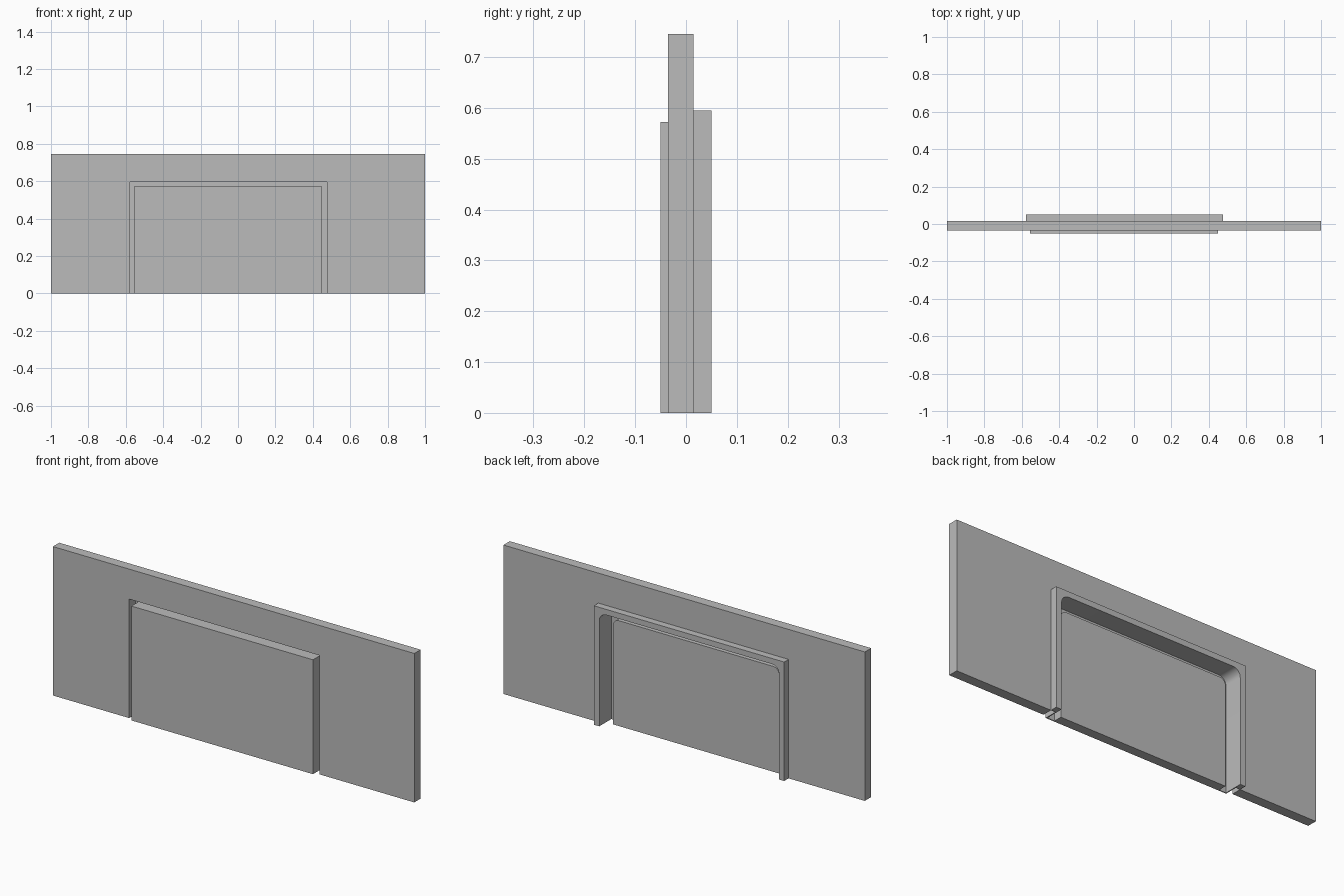
import bpy, bmesh, math

if "Cube" in bpy.data.objects:
    bpy.data.objects.remove(bpy.data.objects["Cube"], do_unlink=True)

grey = bpy.data.materials.new("plain grey")
grey.use_nodes = True
grey.diffuse_color = (0.5, 0.5, 0.5, 1)
grey.node_tree.nodes["Principled BSDF"].inputs["Base Color"].default_value = grey.diffuse_color


def arch(left, right, top, radius=0.0, bottom=0.0):
    """Upright outline with optionally rounded top corners, from lower left to lower right."""
    points = [(left, bottom)]
    if radius:
        for cx, start in ((left + radius, 180), (right - radius, 90)):
            for i in range(9):
                a = math.radians(start - i * 90 / 8)
                points.append((cx + radius * math.cos(a), top - radius + radius * math.sin(a)))
    else:
        points += [(left, top), (right, top)]
    return points + [(right, bottom)]


def extrude(name, outline, front, back):
    """Solid made by extruding an x-z outline along y."""
    bm = bmesh.new()
    face = bm.faces.new([bm.verts.new((x, front, z)) for x, z in outline])
    swept = bmesh.ops.extrude_face_region(bm, geom=[face])["geom"]
    moved = [v for v in swept if isinstance(v, bmesh.types.BMVert)]
    bmesh.ops.translate(bm, verts=moved, vec=(0, back - front, 0))
    bmesh.ops.recalc_face_normals(bm, faces=bm.faces)
    mesh = bpy.data.meshes.new(name)
    bm.to_mesh(mesh)
    bm.free()
    mesh.materials.append(grey)
    obj = bpy.data.objects.new(name, mesh)
    bpy.context.collection.objects.link(obj)
    return obj


def combine(target, other, operation):
    """Apply a boolean with a helper solid, then remove the helper."""
    mod = target.modifiers.new(operation.lower(), 'BOOLEAN')
    mod.operation, mod.solver, mod.object = operation, 'EXACT', other
    bpy.context.view_layer.update()
    result = bpy.data.meshes.new_from_object(
        target.evaluated_get(bpy.context.evaluated_depsgraph_get()))
    target.modifiers.clear()
    target.data = result
    bpy.data.objects.remove(other, do_unlink=True)


# Wall slab with a doorway open at the bottom
opening = arch(-0.578, 0.475, 0.595)
wall_outline = [(-1, 0), (-1, 0.745), (1, 0.745), (1, 0)] + opening[::-1]
wall = extrude("wall_slab", wall_outline, -0.035, 0.015)

# Hollow tray in the doorway, with a flange round its back edge
tray = extrude("tray", arch(-0.555, 0.45, 0.572), -0.05, 0.03)
combine(tray, extrude("flange", opening, 0.015, 0.05), 'UNION')
cavity = arch(-0.55, 0.445, 0.567, 0.04, -0.1)
combine(tray, extrude("cavity_cutter", cavity, -0.045, 0.1), 'DIFFERENCE')

# Raised panel inside the tray
panel = extrude("inner_panel", arch(-0.512, 0.405, 0.527, 0.03), -0.045, -0.003)

# Smooth the rounded corners while keeping the edges sharp
for obj in (wall, tray, panel):
    bpy.ops.object.select_all(action='DESELECT')
    obj.select_set(True)
    bpy.context.view_layer.objects.active = obj
    bpy.ops.object.shade_smooth_by_angle(angle=math.radians(30))
